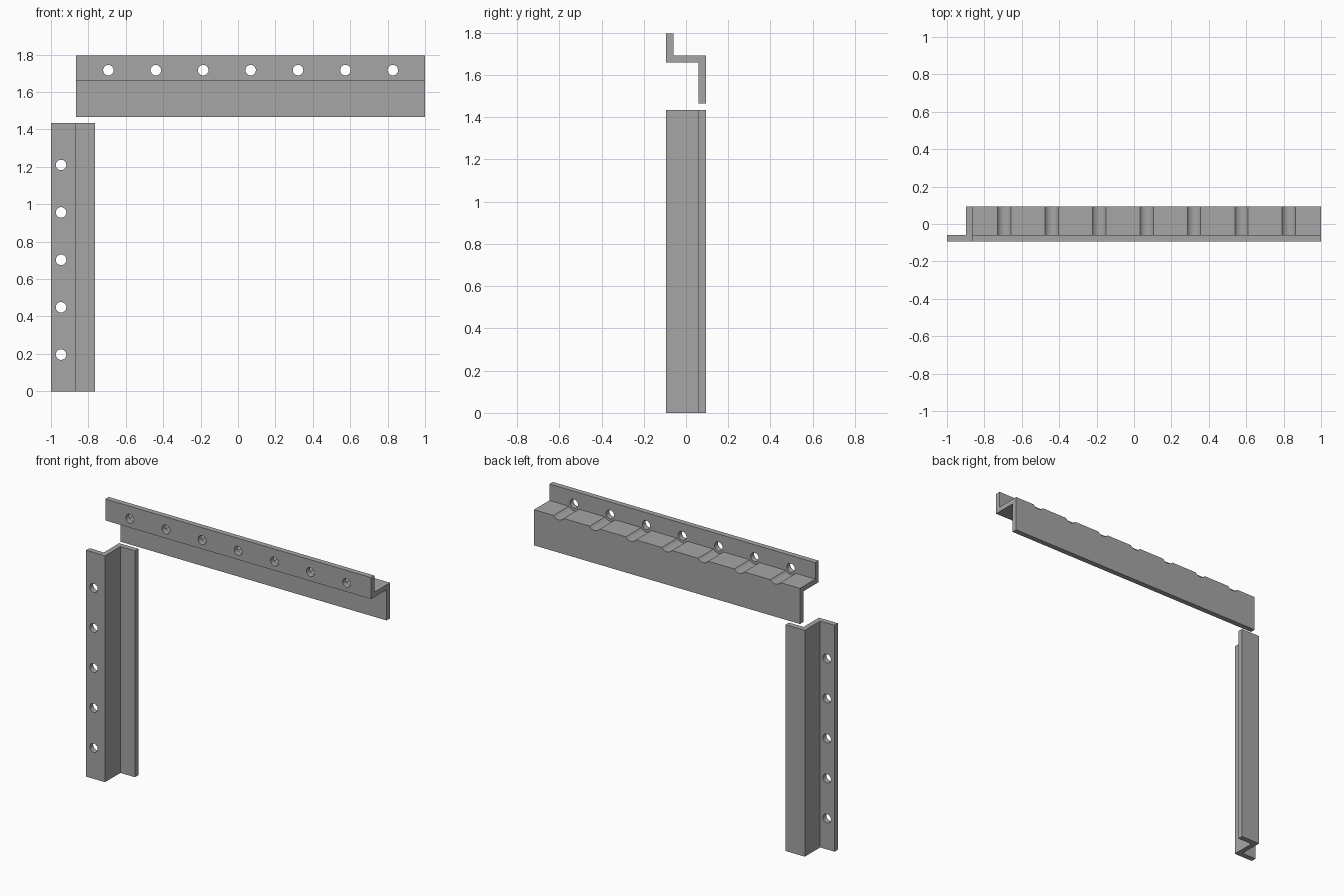
import bpy
import bmesh
import math
from mathutils import Matrix, Vector

cube = bpy.data.objects.get("Cube")
if cube:
    bpy.data.objects.remove(cube, do_unlink=True)

steel = bpy.data.materials.new("grey steel")
steel.use_nodes = True
colour = (0.38, 0.38, 0.38, 1)
steel.diffuse_color = colour
steel.node_tree.nodes["Principled BSDF"].inputs["Base Color"].default_value = colour

FRONT, FRONT_IN, BACK_IN, BACK = -0.094, -0.06, 0.06, 0.094
HOLE, CLEARANCE = 0.028, 0.0435
STEP = 0.2535


def new_object(name, bm):
    bmesh.ops.recalc_face_normals(bm, faces=bm.faces)
    mesh = bpy.data.meshes.new(name)
    bm.to_mesh(mesh)
    bm.free()
    obj = bpy.data.objects.new(name, mesh)
    bpy.context.collection.objects.link(obj)
    mesh.materials.append(steel)
    return obj


def extrude(name, profile, along):
    """Sweep a closed outline in a straight line."""
    bm = bmesh.new()
    face = bm.faces.new([bm.verts.new(p) for p in profile])
    out = bmesh.ops.extrude_face_region(bm, geom=[face])
    moved = [g for g in out["geom"] if isinstance(g, bmesh.types.BMVert)]
    bmesh.ops.translate(bm, verts=moved, vec=Vector(along))
    return new_object(name, bm)


def drill(obj, centres, radius, y0, y1):
    """Cut round bores running front to back."""
    bm = bmesh.new()
    for x, z in centres:
        place = Matrix.Translation((x, (y0 + y1) / 2, z)) @ Matrix.Rotation(math.pi / 2, 4, "X")
        bmesh.ops.create_cone(bm, cap_ends=True, segments=32, radius1=radius,
                              radius2=radius, depth=y1 - y0, matrix=place)
    cutter = new_object(obj.name + "_cutter", bm)
    cutter.hide_render = True
    mod = obj.modifiers.new("bores", "BOOLEAN")
    mod.operation = "DIFFERENCE"
    mod.solver = "EXACT"
    mod.object = cutter
    bpy.context.view_layer.objects.active = obj
    bpy.ops.object.modifier_apply(modifier=mod.name)
    bpy.data.objects.remove(cutter, do_unlink=True)


def smooth(obj):
    bpy.ops.object.select_all(action="DESELECT")
    obj.select_set(True)
    bpy.context.view_layer.objects.active = obj
    bpy.ops.object.shade_smooth_by_angle(angle=math.radians(30))


def z_section(outer, web_a, web_b, inner):
    """Z outline as (depth, across) pairs: front flange, web, back flange."""
    return [(FRONT, outer), (FRONT_IN, outer), (FRONT_IN, web_b), (BACK, web_b),
            (BACK, inner), (BACK_IN, inner), (BACK_IN, web_a), (FRONT, web_a)]


# Horizontal rail with screw holes and clearance grooves over the web
rail = extrude("top_rail",
               [(-0.865, y, z) for y, z in z_section(1.796, 1.66, 1.692, 1.466)],
               (1.865, 0, 0))
rail_holes = [(-0.693 + i * STEP, 1.717) for i in range(7)]
drill(rail, rail_holes, HOLE, -0.2, 0)
drill(rail, rail_holes, CLEARANCE, FRONT_IN, 0.2)
smooth(rail)

# Upright post with screw holes in the front flange
post = extrude("side_post",
               [(x, y, 0) for y, x in z_section(-1.0, -0.867, -0.899, -0.765)],
               (0, 0, 1.435))
drill(post, [(-0.946, 0.196 + i * STEP) for i in range(5)], HOLE, -0.2, 0)
smooth(post)
